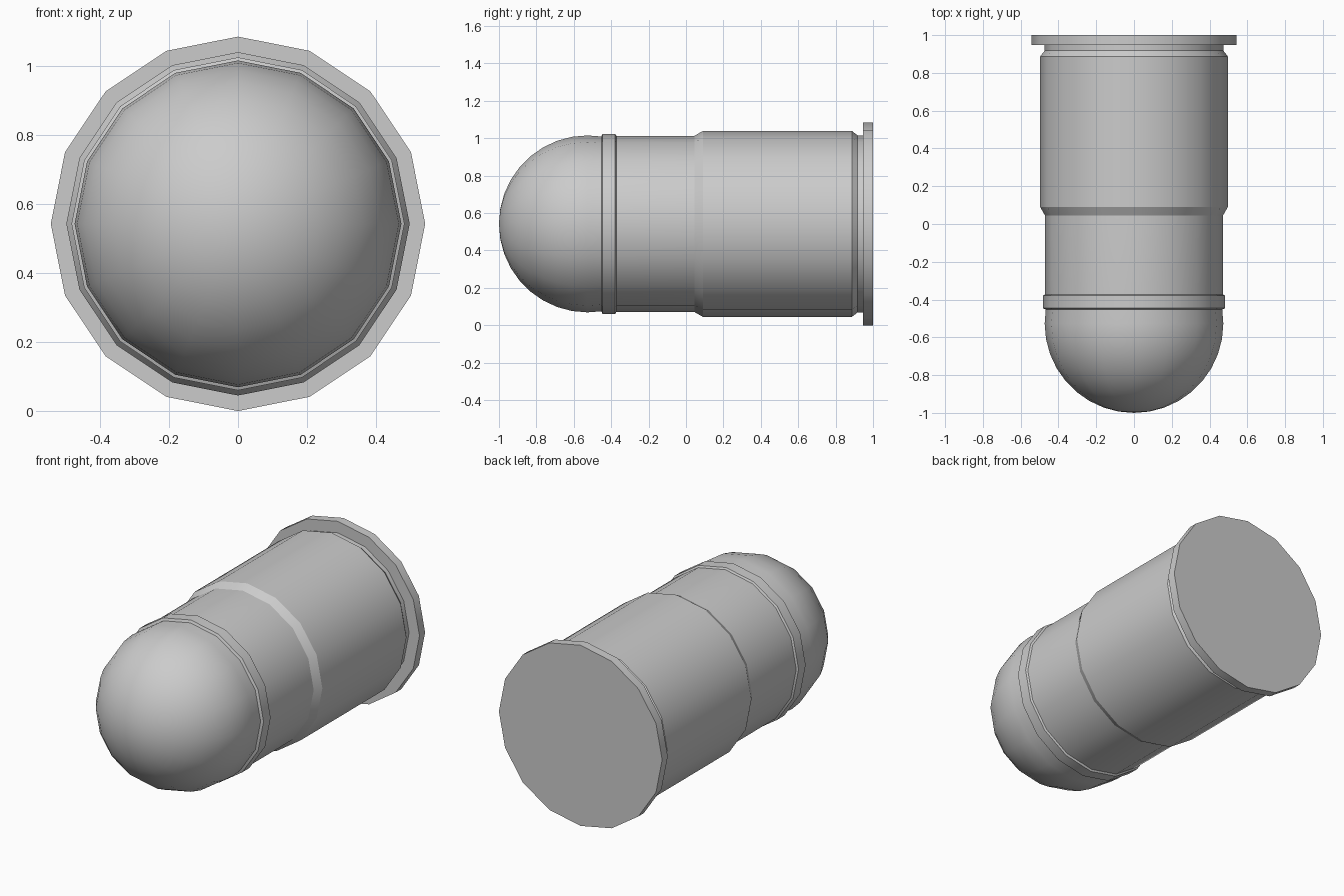
import bpy, bmesh, math

if "Cube" in bpy.data.objects:
    bpy.data.objects.remove(bpy.data.objects["Cube"])

SIDES = 16
AXIS_Z = 0.542


def lathe(name, profile):
    """Revolve (y, radius) points about the horizontal y axis; radius 0 closes to a point."""
    bm = bmesh.new()
    rings = []
    for y, r in profile:
        if r == 0:
            rings.append([bm.verts.new((0, y, 0))])
        else:
            rings.append([bm.verts.new((r * math.cos(2 * math.pi * i / SIDES), y,
                                        r * math.sin(2 * math.pi * i / SIDES)))
                          for i in range(SIDES)])
    for a, b in zip(rings, rings[1:]):
        for i in range(SIDES):
            j = (i + 1) % SIDES
            if len(a) == 1:
                bm.faces.new((a[0], b[j], b[i]))
            elif len(b) == 1:
                bm.faces.new((a[i], a[j], b[0]))
            else:
                bm.faces.new((a[i], a[j], b[j], b[i]))
    bmesh.ops.recalc_face_normals(bm, faces=bm.faces)
    # every part must face away from the axis
    if sum(f.normal.dot((f.calc_center_median().x, 0, f.calc_center_median().z))
           for f in bm.faces) < 0:
        bmesh.ops.reverse_faces(bm, faces=bm.faces)
    mesh = bpy.data.meshes.new(name)
    bm.to_mesh(mesh)
    bm.free()
    obj = bpy.data.objects.new(name, mesh)
    obj.location.z = AXIS_Z
    bpy.context.collection.objects.link(obj)
    bpy.ops.object.select_all(action='DESELECT')
    obj.select_set(True)
    bpy.context.view_layer.objects.active = obj
    bpy.ops.object.shade_smooth_by_angle(angle=math.radians(25))
    return obj


# Case: flat base, rim, extraction groove, body, front shoulder
lathe("case", [(1.0, 0), (1.0, 0.542), (0.947, 0.542), (0.947, 0.473),
               (0.918, 0.473), (0.887, 0.497), (0.09, 0.497), (0.045, 0.471)])

# Projectile: straight shank and hemispherical nose
R, CENTRE, STEPS = 0.473, -0.527, 9
nose = [(CENTRE - R * math.sin(math.pi / 2 * k / STEPS),
         R * math.cos(math.pi / 2 * k / STEPS)) for k in range(STEPS)]
lathe("projectile", [(0.045, 0.471), (-0.375, 0.471), (-0.45, 0.467)]
      + nose + [(CENTRE - R, 0)])

# Raised band around the projectile
lathe("drive_band", [(-0.372, 0.470), (-0.379, 0.482), (-0.446, 0.482), (-0.453, 0.466)])
